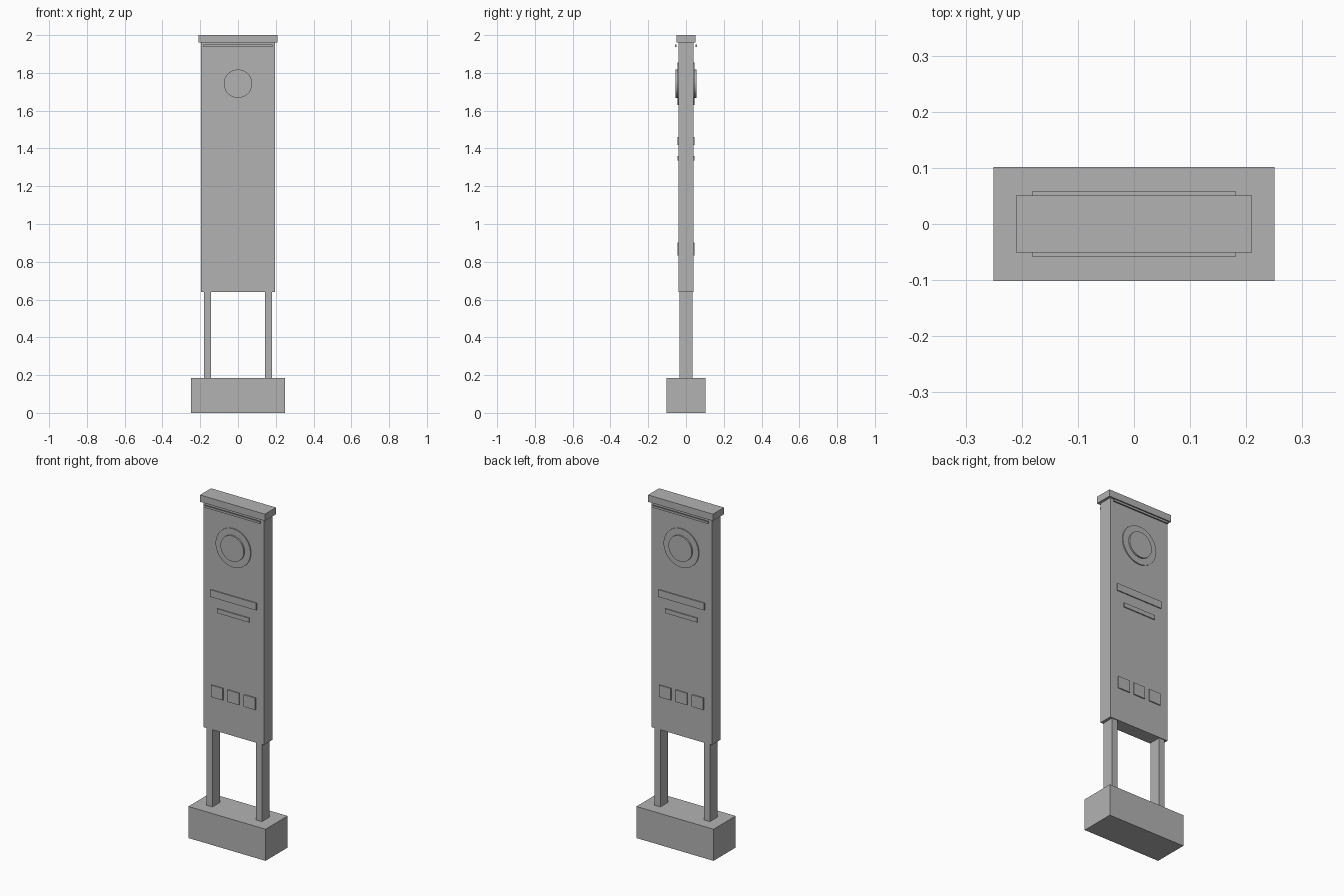
import bpy
from math import radians

cube = bpy.data.objects.get("Cube")
if cube:
    bpy.data.objects.remove(cube, do_unlink=True)

grey = bpy.data.materials.new("plain_grey")
grey.use_nodes = True
colour = (0.45, 0.45, 0.45, 1)
grey.diffuse_color = colour
grey.node_tree.nodes["Principled BSDF"].inputs["Base Color"].default_value = colour


def box(name, x, y, z):
    """Box from (min, max) pairs along each axis."""
    spans = (x, y, z)
    bpy.ops.mesh.primitive_cube_add(size=1, location=[(a + b) / 2 for a, b in spans])
    ob = bpy.context.object
    ob.name = name
    ob.scale = [abs(b - a) for a, b in spans]
    bpy.ops.object.transform_apply(location=False, rotation=False, scale=True)
    ob.data.materials.append(grey)


def disc(name, radius, y, z):
    """Round plate facing along y."""
    bpy.ops.mesh.primitive_cylinder_add(
        vertices=48, radius=radius, depth=abs(y[1] - y[0]),
        location=(0, sum(y) / 2, z), rotation=(radians(90), 0, 0))
    ob = bpy.context.object
    ob.name = name
    ob.data.materials.append(grey)
    bpy.ops.object.shade_smooth_by_angle(angle=radians(30))


# Plinth, posts, slab and cap
box("base_plinth", (-0.25, 0.25), (-0.102, 0.102), (0, 0.185))
for side, s in (("left", 1), ("right", -1)):
    box(side + "_post", (s * 0.142, s * 0.179), (-0.035, 0.035), (0.185, 0.64))
box("sign_panel", (-0.195, 0.195), (-0.04, 0.04), (0.64, 1.96))
box("top_cap", (-0.21, 0.21), (-0.051, 0.051), (1.96, 2))

# Raised details, the same on both faces
for face, s in (("front", -1), ("back", 1)):
    plate = (s * 0.04, s * 0.046)
    box(face + "_light_strip", (-0.182, 0.182), (s * 0.05, s * 0.058), (1.938, 1.95))
    disc(face + "_round_plate", 0.113, plate, 1.743)
    disc(face + "_round_centre", 0.075, (s * 0.046, s * 0.055), 1.743)
    box(face + "_wide_bar", (-0.15, 0.15), plate, (1.418, 1.46))
    box(face + "_narrow_bar", (-0.104, 0.104), plate, (1.335, 1.36))
    for i, name in enumerate(("right", "middle", "left")):
        x = (i - 1) * 0.105
        box(f"{face}_{name}_square", (x - 0.038, x + 0.038), plate, (0.833, 0.903))
